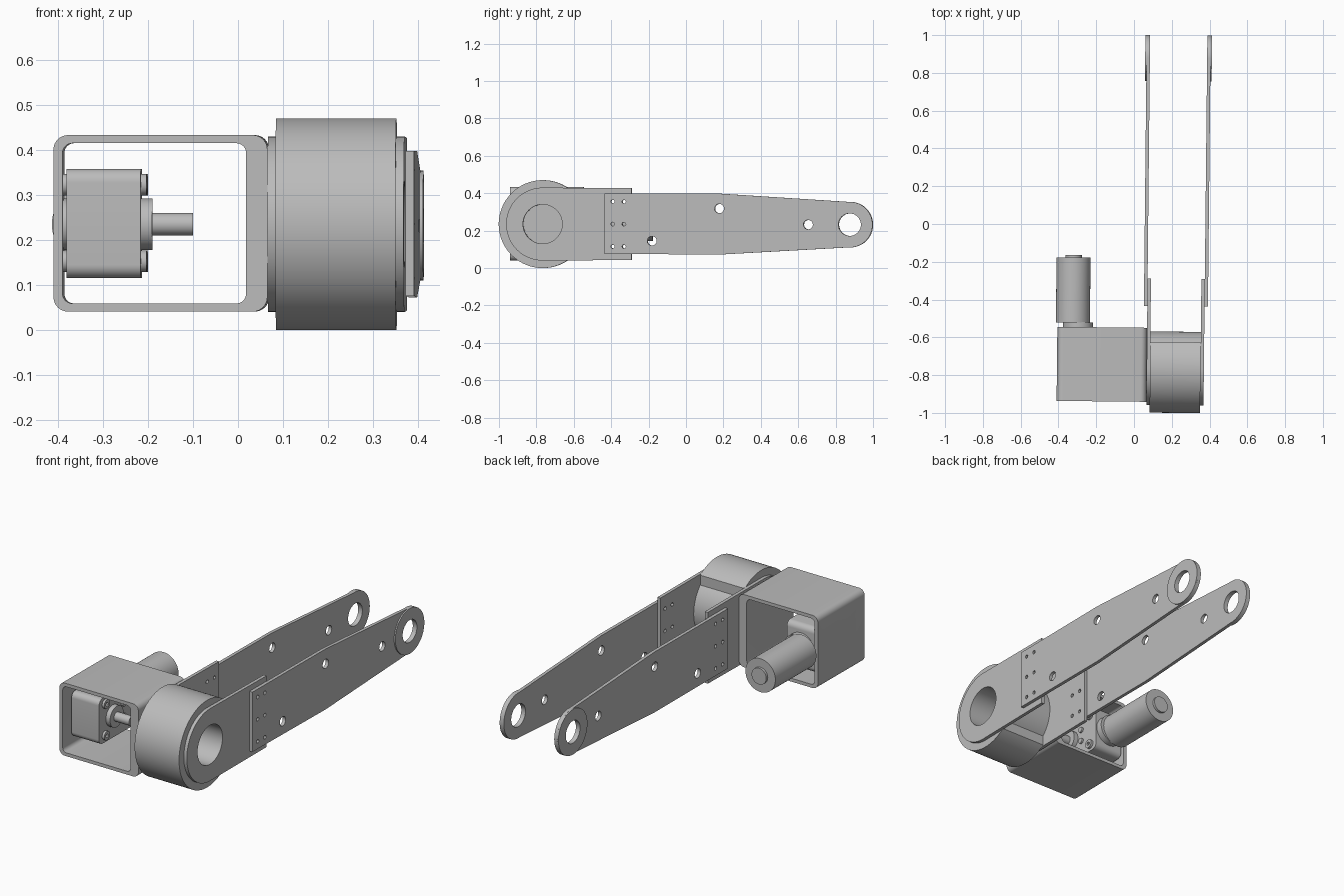
import bpy, bmesh
from math import sin, cos, pi, acos, radians
from mathutils import Matrix, Vector

cube = bpy.data.objects.get("Cube")
if cube:
    bpy.data.objects.remove(cube, do_unlink=True)

steel = bpy.data.materials.new("steel grey")
steel.use_nodes = True
GREY = (0.5, 0.5, 0.5, 1)
steel.diffuse_color = GREY
steel.node_tree.nodes["Principled BSDF"].inputs["Base Color"].default_value = GREY

CY, CZ = -0.765, 0.235          # hub axis, running along x
MID = 0.2185                    # plane halfway between the two arms
# whole assembly is yawed slightly around the hub
YAW = (Matrix.Translation((MID, CY, 0)) @ Matrix.Rotation(radians(-0.6), 4, 'Z')
       @ Matrix.Translation((-MID, -CY, 0)))
# profile (u, v) and extrusion w -> world axes
AXES = {'X': Matrix(((0, 0, 1, 0), (1, 0, 0, 0), (0, 1, 0, 0), (0, 0, 0, 1))),
        'Y': Matrix(((0, 1, 0, 0), (0, 0, 1, 0), (1, 0, 0, 0), (0, 0, 0, 1)))}


def arc(u, v, r, a0=0.0, a1=2 * pi, n=48):
    return [(u + r * cos(a0 + (a1 - a0) * i / n), v + r * sin(a0 + (a1 - a0) * i / n))
            for i in range(n + 1)]


def ring(u, v, r, n=48):
    return arc(u, v, r, n=n)[:-1]


def rounded(u0, u1, v0, v1, r):
    pts = []
    for k, (u, v) in enumerate(((u1 - r, v1 - r), (u0 + r, v1 - r),
                                (u0 + r, v0 + r), (u1 - r, v0 + r))):
        pts += arc(u, v, r, k * pi / 2, (k + 1) * pi / 2, 8)
    return pts


def extrude(name, loops, w0, w1, axis='X'):
    """Extrude nested outlines (inner loops become holes) from w0 to w1."""
    w0, w1 = min(w0, w1), max(w0, w1)
    cu = bpy.data.curves.new(name, 'CURVE')
    cu.dimensions, cu.fill_mode, cu.extrude = '2D', 'BOTH', (w1 - w0) / 2
    for loop in loops:
        sp = cu.splines.new('POLY')
        sp.points.add(len(loop) - 1)
        for p, (u, v) in zip(sp.points, loop):
            p.co = (u, v, 0, 1)
        sp.use_cyclic_u = True
    tmp = bpy.data.objects.new(name + "_curve", cu)
    bpy.context.collection.objects.link(tmp)
    dg = bpy.context.evaluated_depsgraph_get()
    me = bpy.data.meshes.new_from_object(tmp.evaluated_get(dg))
    bpy.data.objects.remove(tmp, do_unlink=True)
    bm = bmesh.new()
    bm.from_mesh(me)
    bmesh.ops.remove_doubles(bm, verts=bm.verts, dist=1e-5)
    bmesh.ops.translate(bm, verts=bm.verts, vec=Vector((0, 0, (w0 + w1) / 2)))
    bm.transform(YAW @ AXES[axis])
    bmesh.ops.recalc_face_normals(bm, faces=bm.faces)
    bm.to_mesh(me)
    bm.free()
    me.name = name
    me.materials.clear()
    me.materials.append(steel)
    ob = bpy.data.objects.new(name, me)
    bpy.context.collection.objects.link(ob)
    bpy.context.view_layer.objects.active = ob
    bpy.ops.object.select_all(action='DESELECT')
    ob.select_set(True)
    bpy.ops.object.shade_smooth_by_angle(angle=radians(30))
    return ob


def cut(target, cutter):
    cutter.hide_render = True
    cutter.hide_set(True)
    mod = target.modifiers.new("cut", 'BOOLEAN')
    mod.operation, mod.object, mod.solver = 'DIFFERENCE', cutter, 'EXACT'


HUB = 0.105
hub_hole = ring(CY, CZ, HUB)
bolt_holes = [ring(y, z, 0.01, 12) for y in (-0.39, -0.33) for z in (0.115, 0.235, 0.355)]

# Hub drum: large shell cut flat at the back, smaller core showing behind it
R_OUT, R_IN, FLAT = 0.235, 0.195, 0.14
a, b = acos(FLAT / R_OUT), acos(FLAT / R_IN)
drum = arc(CY, CZ, R_OUT, a, 2 * pi - a, 96) + arc(CY, CZ, R_IN, -b, b, 32)
extrude("hub_drum", [drum, hub_hole], 0.085, 0.352)

# Two mirrored sides: bracket, long arm and end boss
bracket = arc(CY, CZ, R_IN, pi / 2, 3 * pi / 2) + [(-0.29, 0.043), (-0.29, 0.427)]
EY, EZ, ER = 0.877, 0.232, 0.122
arm = ([(0.18, 0.398), (-0.435, 0.398), (-0.435, 0.076), (0.18, 0.072)]
       + arc(EY, EZ, ER, -1.64, 1.64))
eye = ring(EY, EZ, 0.06)
light_holes = [ring(y, z, 0.025, 24) for y, z in ((0.18, 0.318), (-0.18, 0.145), (0.655, EZ))]
for side, s in (("left", 1), ("right", -1)):
    def x(d):
        return MID + s * d
    extrude(side + "_bracket", [bracket, hub_hole] + bolt_holes, x(0.1335), x(0.1515))
    extrude(side + "_arm", [arm, eye] + light_holes + bolt_holes, x(0.1515), x(0.1695))
    extrude(side + "_arm_boss", [ring(EY, EZ, ER), eye], x(0.1695), x(0.1765))

# Square housing, open front and back, with holes in its side walls
housing = extrude("housing", [rounded(0.041, 0.433, -0.408, 0.067, 0.032),
                              rounded(0.059, 0.415, -0.388, 0.02, 0.022)],
                  -0.943, -0.551, 'Y')
screws = [(y, z) for y in (-0.83, -0.61) for z in (0.153, 0.323)]
circle = [ring(CY + 0.15 * cos(t), CZ + 0.15 * sin(t), 0.01, 12)
          for t in [(k + 0.5) * pi / 4 for k in range(8)]]
cut(housing, extrude("hub_cutter", [hub_hole] + circle, 0.0, 0.1))
cut(housing, extrude("wall_cutter", [ring(CY, CZ, 0.07)]
                     + [ring(y, z, 0.01, 12) for y, z in screws], -0.43, -0.37))

# Gearbox with bosses, output shaft and screws
extrude("gearbox", [rounded(-0.88, -0.56, 0.115, 0.358, 0.03)], -0.38, -0.215)
extrude("gearbox_rear_boss", [ring(CY, CZ, 0.057), ring(CY, CZ, 0.04)], -0.395, -0.38)
extrude("gearbox_front_boss", [ring(CY, CZ, 0.057)], -0.215, -0.19)
extrude("output_shaft", [ring(CY, CZ, 0.025, 32)], -0.19, -0.10)
for i, (y, z) in enumerate(screws):
    collar = [ring(y, z, 0.024, 24), ring(y, z, 0.01, 12)]
    extrude(f"spacer_{i + 1}", collar, -0.388, -0.38)
    extrude(f"screw_head_{i + 1}", collar, -0.215, -0.202)
for i, z in enumerate((0.203, 0.268)):
    extrude(f"small_screw_{i + 1}", [ring(-0.679, z, 0.015, 16)], -0.215, -0.205)

# Motor behind the gearbox
extrude("motor_neck", [ring(CZ, -0.299, 0.08)], -0.57, -0.525, 'Y')
extrude("motor_body", [ring(CZ, -0.326, 0.09, 64)], -0.527, -0.183, 'Y')
extrude("motor_end_cap", [ring(CZ, -0.326, 0.044)], -0.183, -0.17, 'Y')
